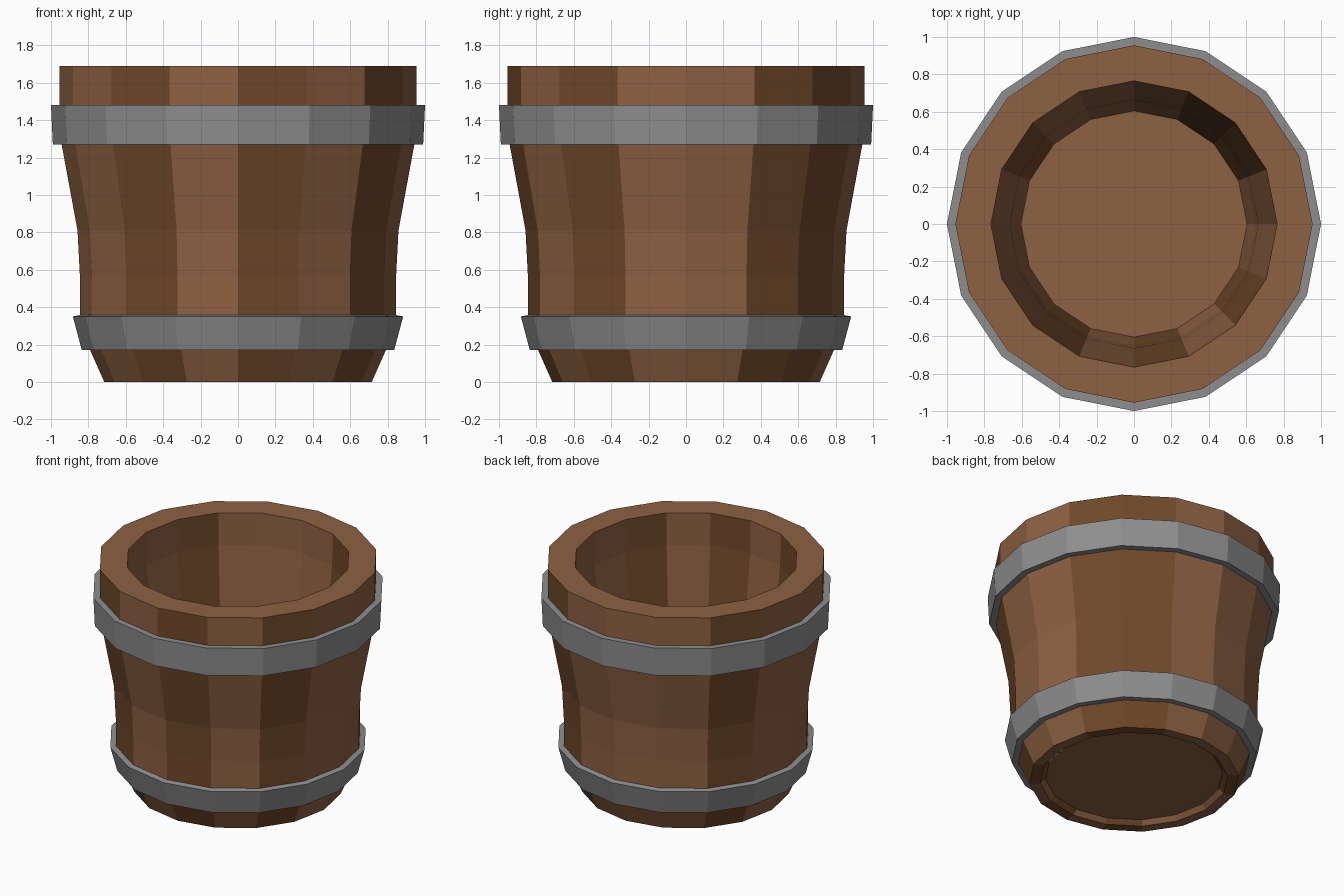
import bpy, bmesh
from math import cos, sin, pi

if "Cube" in bpy.data.objects:
    bpy.data.objects.remove(bpy.data.objects["Cube"])

SIDES = 16


def material(name, rgb):
    m = bpy.data.materials.new(name)
    m.diffuse_color = (*rgb, 1)
    m.use_nodes = True
    m.node_tree.nodes["Principled BSDF"].inputs["Base Color"].default_value = m.diffuse_color
    return m


light = material("light_wood", (0.27, 0.12, 0.055))
dark = material("dark_wood", (0.16, 0.065, 0.022))
metal = material("metal", (0.27, 0.27, 0.27))


def finish(name, bm, mats):
    bmesh.ops.recalc_face_normals(bm, faces=bm.faces)
    me = bpy.data.meshes.new(name)
    bm.to_mesh(me)
    bm.free()
    for m in mats:
        me.materials.append(m)
    ob = bpy.data.objects.new(name, me)
    bpy.context.collection.objects.link(ob)
    return ob


def revolve(name, profile, mats, dark_sides=(), plain_edges=()):
    """Spin a closed (radius, z) profile into a faceted ring."""
    bm = bmesh.new()
    loops = [[bm.verts.new((r * cos(2 * pi * k / SIDES), r * sin(2 * pi * k / SIDES), z))
              for r, z in profile] for k in range(SIDES)]
    n = len(profile)
    for k in range(SIDES):
        a, b = loops[k], loops[(k + 1) % SIDES]
        for i in range(n):
            j = (i + 1) % n
            f = bm.faces.new((a[i], b[i], b[j], a[j]))
            f.material_index = int(k in dark_sides and i not in plain_edges)
    return finish(name, bm, mats)


# Staves: outer wall upwards, flat rim, inner wall downwards
outer = [(0.715, 0), (0.795, 0.18), (0.845, 0.32), (0.845, 0.56),
         (0.858, 0.81), (0.943, 1.27), (0.955, 1.45), (0.955, 1.69)]
inner = [(0.765, 1.69), (0.76, 1.45), (0.69, 0.82), (0.665, 0.56),
         (0.65, 0.32), (0.605, 0.04), (0.64, 0)]
revolve("bucket_staves", outer + inner, [light, dark],
        dark_sides=(1, 2, 6, 10, 12, 14), plain_edges=(len(outer) - 1,))

# Floor board
bm = bmesh.new()
bm.faces.new([bm.verts.new((0.605 * cos(2 * pi * k / SIDES), 0.605 * sin(2 * pi * k / SIDES), 0.04))
              for k in range(SIDES)])
bmesh.ops.recalc_face_normals(bm, faces=bm.faces)
if next(iter(bm.faces)).normal.z < 0:
    bmesh.ops.reverse_faces(bm, faces=bm.faces)
bmesh.ops.solidify(bm, geom=bm.faces[:], thickness=0.01)
finish("bucket_floor", bm, [light])

# Metal hoops
revolve("upper_hoop", [(0.93, 1.27), (0.99, 1.27), (1.0, 1.48), (0.94, 1.48)], [metal])
revolve("lower_hoop", [(0.77, 0.17), (0.835, 0.17), (0.883, 0.35), (0.835, 0.36)], [metal])
